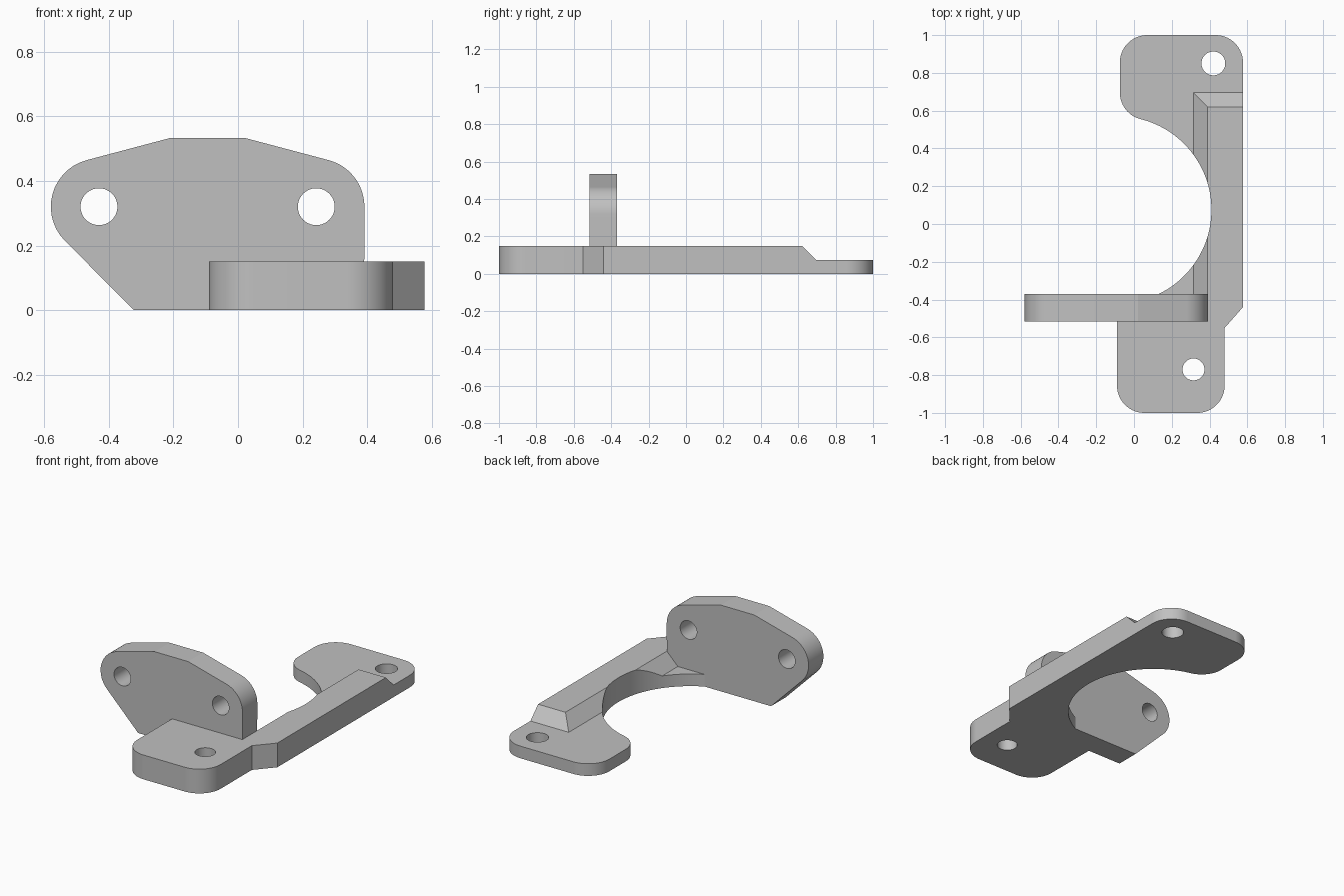
import bpy, bmesh
from math import sin, cos, radians
from mathutils import Vector

cube = bpy.data.objects.get("Cube")
if cube:
    bpy.data.objects.remove(cube, do_unlink=True)

THICK, LOW = 0.15, 0.075
BORE, BORE_R = (-0.085, 0.075), 0.495
FILLET = 0.145

grey = bpy.data.materials.new("light grey")
grey.use_nodes = True
colour = (0.53, 0.53, 0.53, 1)
grey.diffuse_color = colour
grey.node_tree.nodes["Principled BSDF"].inputs["Base Color"].default_value = colour


def arc(centre, r, start, end, steps=14):
    """Points along an arc, angles in degrees."""
    angles = [radians(start + (end - start) * i / steps) for i in range(steps + 1)]
    return [(centre[0] + r * cos(a), centre[1] + r * sin(a)) for a in angles]


def prism(name, outline, axis, lo, hi):
    """Extrude a 2D outline along the given axis from lo to hi."""
    place = {"x": lambda u, v, d: (d, u, v),
             "y": lambda u, v, d: (u, d, v),
             "z": lambda u, v, d: (u, v, d)}[axis]
    bm = bmesh.new()
    face = bm.faces.new([bm.verts.new(place(u, v, lo)) for u, v in outline])
    ext = bmesh.ops.extrude_face_region(bm, geom=[face])
    moved = [g for g in ext["geom"] if isinstance(g, bmesh.types.BMVert)]
    bmesh.ops.translate(bm, verts=moved, vec=Vector(place(0, 0, hi - lo)))
    bmesh.ops.recalc_face_normals(bm, faces=bm.faces)
    mesh = bpy.data.meshes.new(name)
    bm.to_mesh(mesh)
    bm.free()
    mesh.materials.append(grey)
    obj = bpy.data.objects.new(name, mesh)
    bpy.context.collection.objects.link(obj)
    return obj


def combine(target, tool, operation):
    """Apply a boolean and discard the tool."""
    mod = target.modifiers.new("boolean", "BOOLEAN")
    mod.operation, mod.solver, mod.object = operation, "EXACT", tool
    bpy.context.view_layer.objects.active = target
    bpy.ops.object.modifier_apply(modifier=mod.name)
    bpy.data.objects.remove(tool, do_unlink=True)


def drill(target, centre, r, axis):
    circle = arc(centre, r, 0, 360, 48)[:-1]
    combine(target, prism("drill", circle, axis, -2, 2), "DIFFERENCE")


# Base plate: front pad, side rail, rear pad and the large round cutout
f = FILLET
outline = [(-0.09, -0.45)]
outline += arc((-0.09 + f, -1 + f), f, 180, 270)
outline += arc((0.48 - f, -1 + f), f, 270, 360)
outline += [(0.48, -0.55), (0.577, -0.44)]
outline += arc((0.577 - f, 1 - f), f, 0, 90)
outline += arc((-0.075 + f, 1 - f), f, 90, 180)
outline += arc((-0.075 + f, 0.696), f, 180, 256)
outline += arc(BORE, BORE_R, 76, -66, 56)[1:]
base = prism("base_plate", outline, "z", 0, THICK)

# Lower the rear pad and cutout rim, leaving sloped edges on the rail
side_slope = [(-1, LOW), (0.315, LOW), (0.438, LOW + 0.123), (-1, LOW + 0.123)]
combine(base, prism("side_cutter", side_slope, "y", -0.44, 1.5), "DIFFERENCE")
end_slope = [(1.5, LOW), (0.695, LOW), (0.565, LOW + 0.13), (1.5, LOW + 0.13)]
combine(base, prism("end_cutter", end_slope, "x", -1.2, 1.2), "DIFFERENCE")

# Screw holes in the two pads
drill(base, (0.42, 0.85), 0.063, "z")
drill(base, (0.315, -0.77), 0.058, "z")

# Upright lug with two bolt holes
left_eye, right_eye, eye_r = (-0.43, 0.32), (0.242, 0.32), 0.149
profile = [(0.39, 0)]
profile += arc(right_eye, eye_r, 0, 75.5)
profile += [(0.02, 0.533), (-0.208, 0.533)]
profile += arc(left_eye, eye_r, 104.5, 225)
profile += [(-0.322, 0)]
lug = prism("upright_lug", profile, "y", -0.515, -0.37)
for eye in (left_eye, right_eye):
    drill(lug, eye, 0.057, "y")

# Join into one solid bracket
combine(base, lug, "UNION")
base.name = "mounting_bracket"
bpy.ops.object.select_all(action="DESELECT")
base.select_set(True)
bpy.context.view_layer.objects.active = base
bpy.ops.object.shade_smooth_by_angle(angle=radians(12))
normals = base.modifiers.new("weighted_normals", "WEIGHTED_NORMAL")
normals.keep_sharp = True
